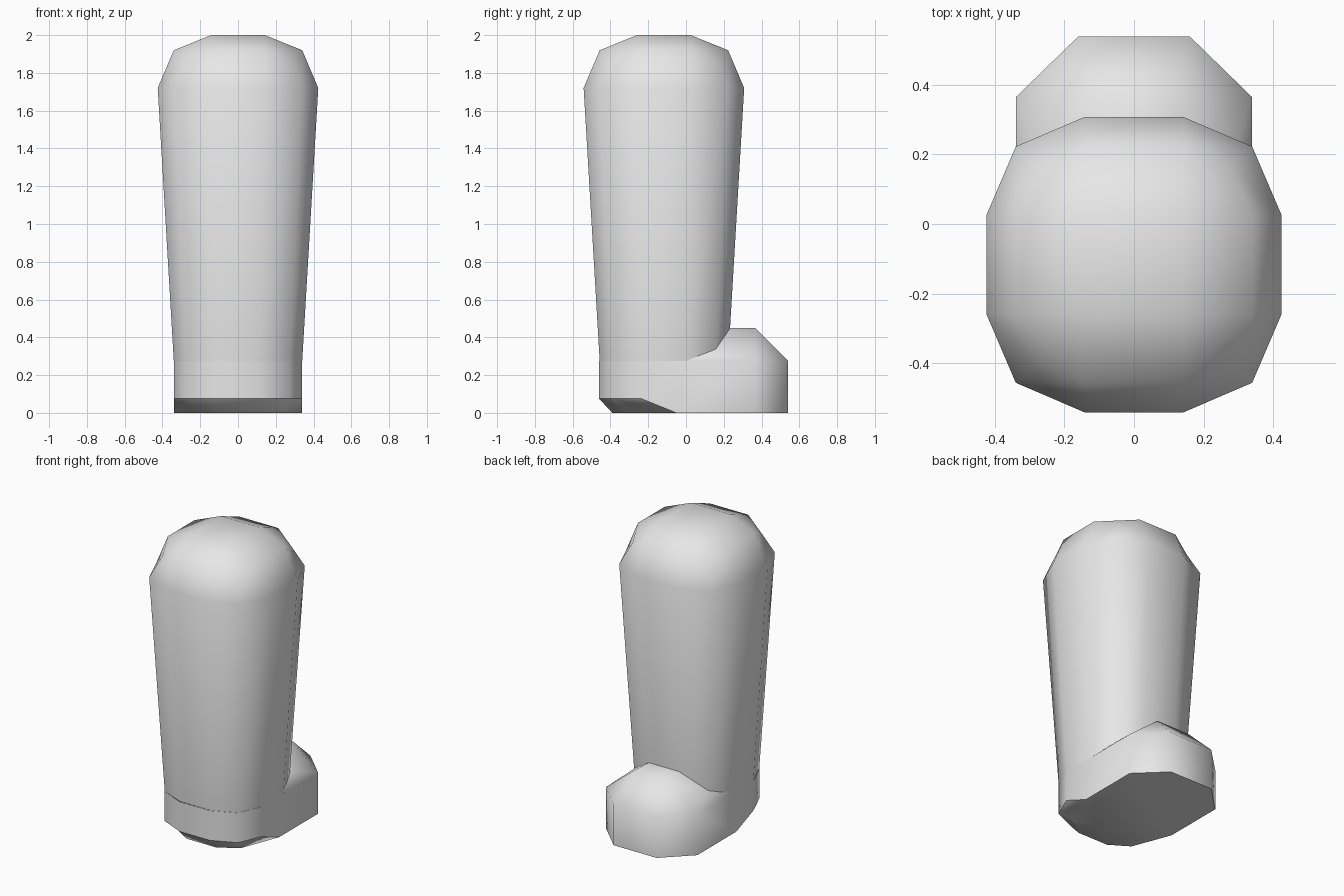
import bpy
import bmesh

if "Cube" in bpy.data.objects:
    bpy.data.objects.remove(bpy.data.objects["Cube"], do_unlink=True)

# Single light grey material
grey = bpy.data.materials.new("light_grey")
grey.use_nodes = True
grey.diffuse_color = (0.8, 0.8, 0.8, 1)
grey.node_tree.nodes["Principled BSDF"].inputs["Base Color"].default_value = grey.diffuse_color

LEG_Y = -0.117


def finish(bm, name):
    """Turn a bmesh into a smooth object with a crisp lower rim."""
    bmesh.ops.recalc_face_normals(bm, faces=bm.faces[:])
    for face in bm.faces:
        face.smooth = True
    for edge in bm.edges:
        slopes = sorted(f.normal.z for f in edge.link_faces)
        if len(slopes) == 2 and slopes[0] < -0.3 and abs(slopes[1]) < 0.1:
            edge.smooth = False
    mesh = bpy.data.meshes.new(name)
    bm.to_mesh(mesh)
    bm.free()
    mesh.materials.append(grey)
    obj = bpy.data.objects.new(name, mesh)
    bpy.context.collection.objects.link(obj)
    return obj


def rounded_ring(bm, mid, corner, half, z, corner_z):
    """Twelve-sided rounded square, three points per side."""
    ring = []
    for turn in range(4):
        for x, y, h in ((half, -mid, z), (half, mid, z), (corner, corner, corner_z)):
            for _ in range(turn):
                x, y = -y, x
            ring.append(bm.verts.new((x, y + LEG_Y, h)))
    return ring


# Leg: tapered rounded column with a domed top
bm = bmesh.new()
rings = [
    rounded_ring(bm, 0.113, 0.272, 0.34, 0.275, 0.275),
    rounded_ring(bm, 0.142, 0.34, 0.425, 1.72, 1.72),
    rounded_ring(bm, 0.142, 0.28, 0.34, 1.92, 1.86),
]
for low, high in zip(rings, rings[1:]):
    for i in range(12):
        j = (i + 1) % 12
        bm.faces.new((low[i], low[j], high[j], high[i]))
m = 0.142
crown = [bm.verts.new((x, y + LEG_Y, 2)) for x, y in ((m, m), (-m, m), (-m, -m), (m, -m))]
rim = rings[-1]
for k in range(4):
    a, b, c, d = (rim[(3 * k + n) % 12] for n in range(4))
    bm.faces.new((a, b, crown[k], crown[k - 1]))
    bm.faces.new((b, c, d, crown[k]))
bm.faces.new(crown)
finish(bm, "leg")

# Foot: half outline, mirrored in x
outline = [(0.113, -0.46), (0.272, -0.39), (0.34, -0.235),
           (0.34, 0), (0.34, 0.365), (0.16, 0.54)]
bm = bmesh.new()


def pair(x, y, z):
    return bm.verts.new((x, y, z)), bm.verts.new((-x, y, z))


upper = [pair(x, y, 0.275) for x, y in outline]
lower = [pair(x, -0.05 if i == 3 else y, 0.075 if i < 3 else 0)
         for i, (x, y) in enumerate(outline)]
toe_edge = pair(0.113, -0.39, 0)
toe_corner = pair(0.24, -0.31, 0)
shoulder = pair(0.272, 0.16, 0.34)
instep = pair(0.113, 0.215, 0.45)
crest = pair(0.12, 0.365, 0.45)

for s in range(2):
    # Side wall
    for i in range(5):
        bm.faces.new((lower[i][s], lower[i + 1][s], upper[i + 1][s], upper[i][s]))
    # Sloping upper
    bm.faces.new((upper[3][s], upper[4][s], shoulder[s]))
    bm.faces.new((shoulder[s], upper[4][s], crest[s], instep[s]))
    bm.faces.new((upper[4][s], upper[5][s], crest[s]))
    # Bevel under the short end
    bm.faces.new((lower[0][s], lower[1][s], toe_corner[s], toe_edge[s]))
    bm.faces.new((lower[1][s], lower[2][s], lower[3][s], toe_corner[s]))


def bridge(p, q):
    bm.faces.new((p[0], p[1], q[1], q[0]))


for p, q in ((lower[0], upper[0]), (lower[5], upper[5]), (upper[5], crest),
             (crest, instep), (lower[0], toe_edge)):
    bridge(p, q)
# Flat sole
sole = [toe_edge, toe_corner, lower[3], lower[4], lower[5]]
bm.faces.new([v[0] for v in sole] + [v[1] for v in reversed(sole)])
finish(bm, "foot")
